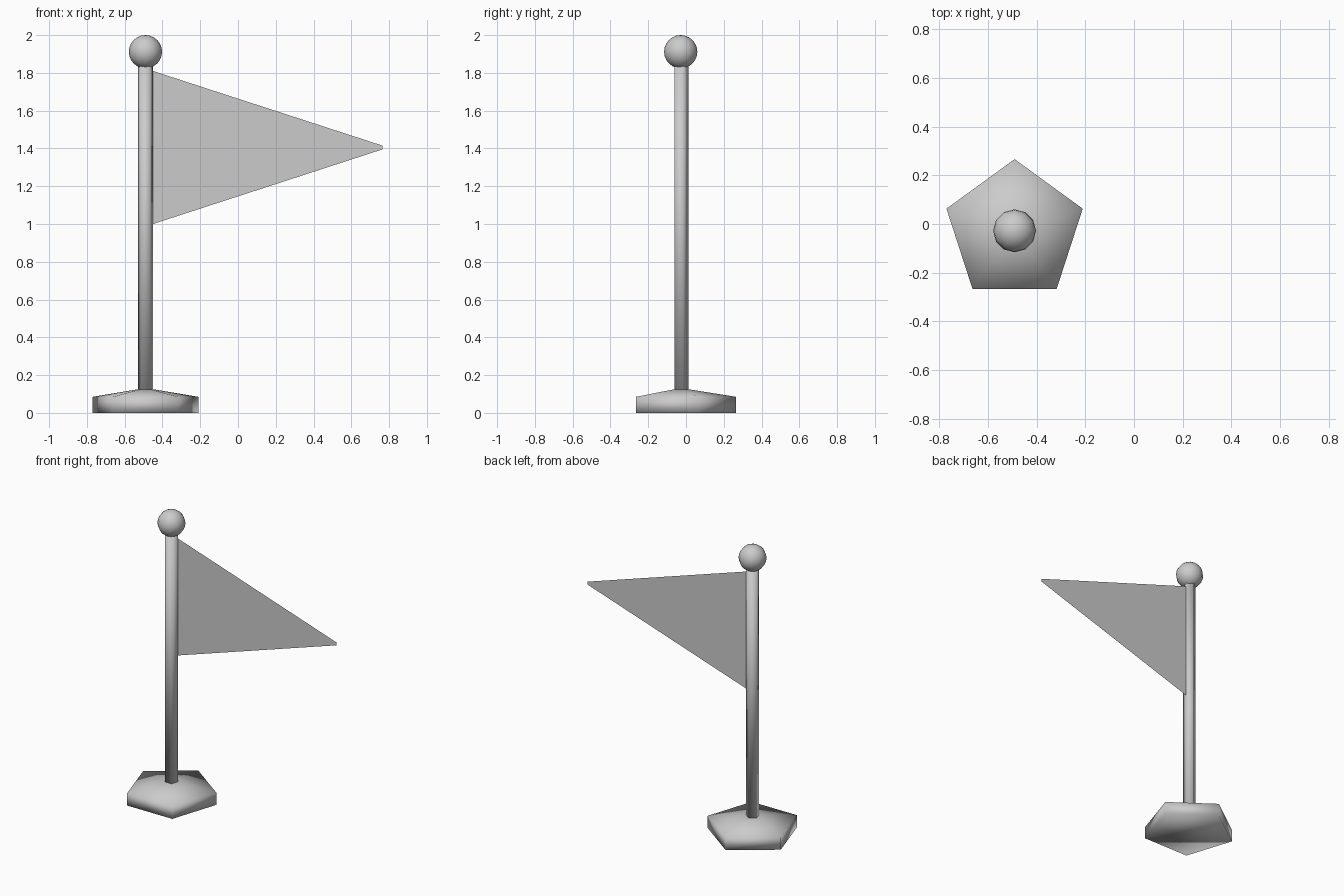
import bpy, bmesh
from math import pi, cos, sin

if "Cube" in bpy.data.objects:
    bpy.data.objects.remove(bpy.data.objects["Cube"])

CX, CY = -0.49, -0.028   # pole axis
SIDES = 5


def finish(name, bm, smooth=True):
    bmesh.ops.recalc_face_normals(bm, faces=bm.faces)
    for f in bm.faces:
        f.smooth = smooth
    mesh = bpy.data.meshes.new(name)
    bm.to_mesh(mesh)
    bm.free()
    obj = bpy.data.objects.new(name, mesh)
    bpy.context.collection.objects.link(obj)
    return obj


def prism(name, profile):
    """Five-sided stack of rings from (radius, height) pairs, capped at both ends."""
    bm = bmesh.new()
    rings = []
    for r, z in profile:
        angles = [pi / 2 + 2 * pi * i / SIDES for i in range(SIDES)]
        rings.append([bm.verts.new((CX + r * cos(a), CY + r * sin(a), z)) for a in angles])
    for lo, hi in zip(rings, rings[1:]):
        for i in range(SIDES):
            j = (i + 1) % SIDES
            bm.faces.new((lo[i], lo[j], hi[j], hi[i]))
    bm.faces.new(rings[0])
    bm.faces.new(rings[-1])
    return finish(name, bm)


# Pentagonal foot with sloping top, and the slim pole
prism("base", [(0.294, 0), (0.294, 0.085), (0.042, 0.125)])
prism("pole", [(0.042, 0.12), (0.042, 1.86)])

# Ball on top of the pole
bm = bmesh.new()
bmesh.ops.create_uvsphere(bm, u_segments=12, v_segments=12, radius=0.088)
bmesh.ops.translate(bm, verts=bm.verts, vec=(CX, CY, 1.912))
finish("finial_ball", bm)

# Thin pennant, attached along the pole's right-hand edge
bm = bmesh.new()
FY = CY + 0.042 * sin(pi / 10)
outline = [(-0.45, 1.0), (0.765, 1.395), (0.765, 1.415), (-0.45, 1.81)]
bm.faces.new([bm.verts.new((x, FY, z)) for x, z in outline])
finish("pennant", bm, smooth=False)
